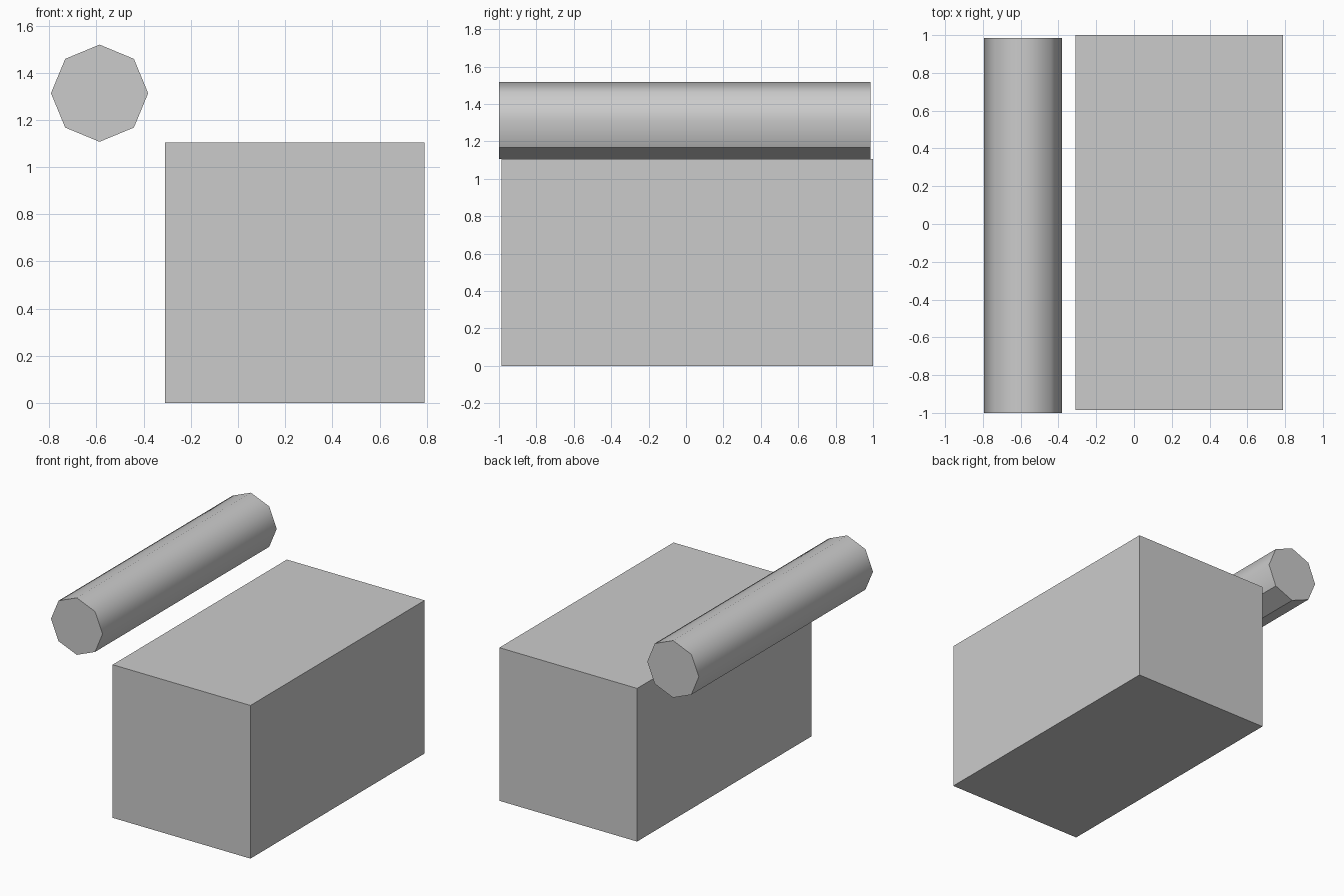
import bpy
import math

cube = bpy.data.objects.get("Cube")
if cube:
    bpy.data.objects.remove(cube, do_unlink=True)

# Single plain grey material
grey = bpy.data.materials.new("light_grey")
grey.use_nodes = True
colour = (0.6, 0.6, 0.6, 1.0)
grey.diffuse_color = colour
grey.node_tree.nodes["Principled BSDF"].inputs["Base Color"].default_value = colour


def finish(name):
    obj = bpy.context.object
    obj.name = name
    bpy.ops.object.transform_apply(location=False, rotation=True, scale=True)
    obj.data.materials.append(grey)
    return obj


# Large rectangular block
bpy.ops.mesh.primitive_cube_add(size=1, location=(0.24, 0.007, 0.5525))
bpy.context.object.scale = (1.1, 1.986, 1.105)
finish("block")

# Eight-sided bar, raised beside the block and running front to back
bpy.ops.mesh.primitive_cylinder_add(
    vertices=8, radius=0.206, depth=1.986,
    location=(-0.587, -0.007, 1.313), rotation=(math.pi / 2, 0, 0))
bar = finish("octagonal_bar")

# Smooth sides, flat end caps and flat undersides
for face in bar.data.polygons:
    face.use_smooth = abs(face.normal.y) < 0.5 and face.normal.z > -0.8
